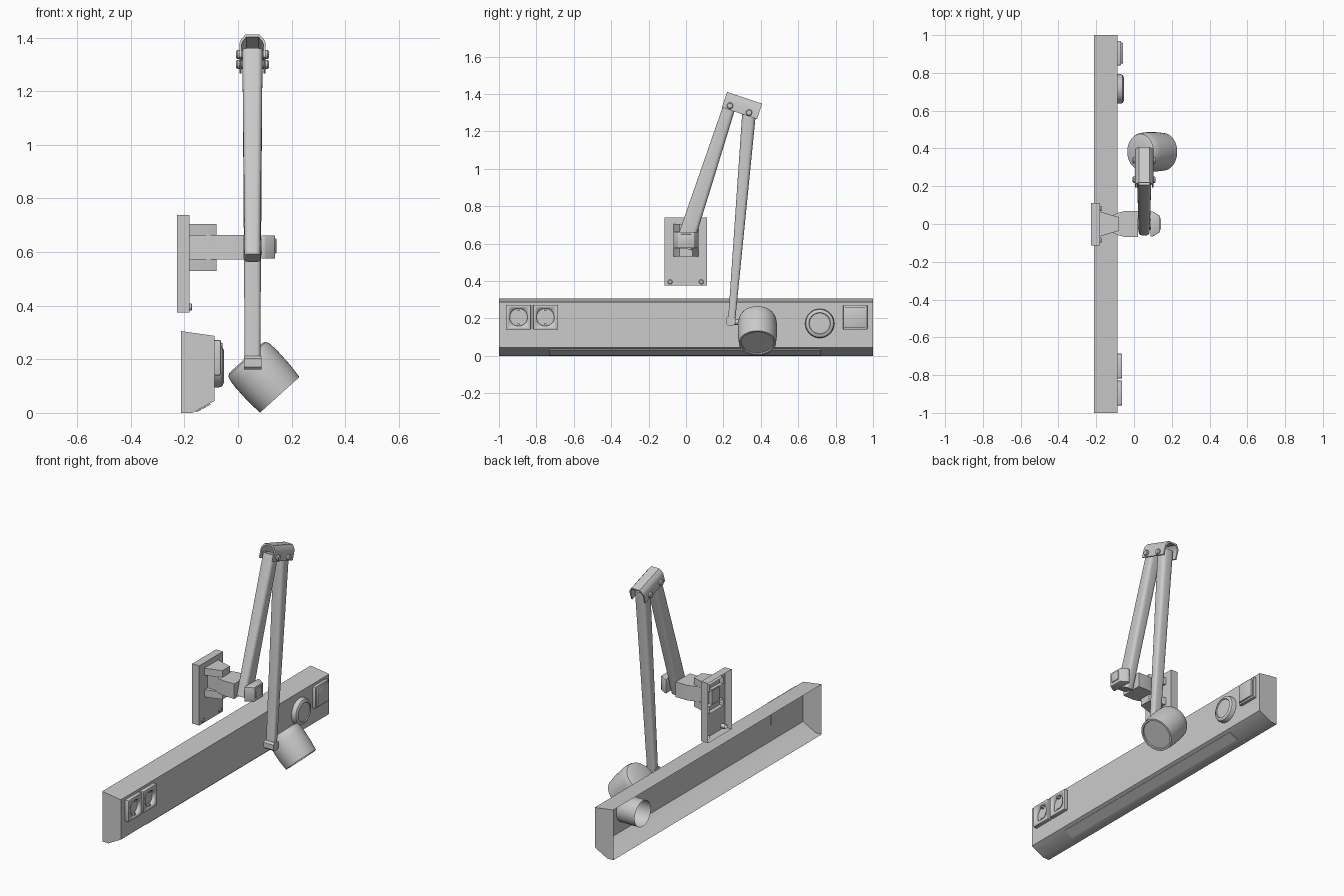
import bpy, bmesh, math
from mathutils import Vector, Matrix

if "Cube" in bpy.data.objects:
    bpy.data.objects.remove(bpy.data.objects["Cube"])

X, Y, Z = Vector((1, 0, 0)), Vector((0, 1, 0)), Vector((0, 0, 1))


def finish(name, bm, bevel=0, drop=None):
    """Clean normals, optionally open one side, smooth by angle, make the object."""
    bmesh.ops.remove_doubles(bm, verts=bm.verts, dist=1e-5)
    bmesh.ops.recalc_face_normals(bm, faces=bm.faces)
    if bevel:
        bmesh.ops.bevel(bm, geom=list(bm.edges), offset=bevel, segments=2,
                        profile=0.5, affect='EDGES', clamp_overlap=True)
    bm.normal_update()
    if drop is not None:
        bmesh.ops.delete(bm, geom=[f for f in bm.faces if f.normal.dot(drop) > 0.999],
                         context='FACES')
    for f in bm.faces:
        f.smooth = True
    for e in bm.edges:
        if len(e.link_faces) == 2 and e.calc_face_angle(0) > 0.6:
            e.smooth = False
    me = bpy.data.meshes.new(name)
    bm.to_mesh(me)
    bm.free()
    ob = bpy.data.objects.new(name, me)
    bpy.context.collection.objects.link(ob)
    return ob


def loft(bm, rings, caps=True):
    rows = [[bm.verts.new(p) for p in r] for r in rings]
    n = len(rows[0])
    for a, b in zip(rows, rows[1:]):
        for i in range(n):
            bm.faces.new((a[i], a[(i + 1) % n], b[(i + 1) % n], b[i]))
    if caps:
        bm.faces.new(rows[0])
        bm.faces.new(rows[-1])


def prism(name, pts, u, v, start, end, **kw):
    """Extrude a flat outline given in the u, v directions from start to end."""
    bm = bmesh.new()
    loft(bm, [[Vector(o) + u * a + v * b for a, b in pts] for o in (start, end)])
    return finish(name, bm, **kw)


def box(name, lo, hi, **kw):
    pts = [(lo[0], lo[1]), (hi[0], lo[1]), (hi[0], hi[1]), (lo[0], hi[1])]
    return prism(name, pts, X, Y, (0, 0, lo[2]), (0, 0, hi[2]), **kw)


def lathe(name, profile, origin, axis, n=32):
    """Spin (radius, distance) points about an axis; the ends stay open unless radius is 0."""
    bm = bmesh.new()
    m = Matrix.Translation(origin) @ Vector(axis).to_track_quat('Z', 'Y').to_matrix().to_4x4()
    rings = [[m @ Vector((r * math.cos(k * math.tau / n), r * math.sin(k * math.tau / n), t))
              for k in range(n)] for r, t in profile]
    loft(bm, rings, caps=False)
    bmesh.ops.dissolve_degenerate(bm, dist=1e-6, edges=bm.edges)
    return finish(name, bm)


def bar(name, a, b, size_a, size_b):
    """Tapered bar with rounded rectangular section (x width, side width)."""
    a, b = Vector(a), Vector(b)
    side = X.cross((b - a).normalized())
    bm = bmesh.new()
    rings = []
    for c, (w, d) in ((a, size_a), (b, size_b)):
        r = 0.3 * min(w, d)
        ring = []
        for q, (sx, sy) in enumerate(((1, 1), (-1, 1), (-1, -1), (1, -1))):
            for k in range(5):
                t = (q + k / 4) * math.pi / 2
                ring.append(c + X * (sx * (w / 2 - r) + r * math.cos(t))
                            + side * (sy * (d / 2 - r) + r * math.sin(t)))
        rings.append(ring)
    loft(bm, rings)
    return finish(name, bm)


# Wall rail: open-backed shell with a sloped lamp strip underneath
prism("wall_rail", [(-.212, 0), (-.17, 0), (-.087, .045), (-.087, .287), (-.212, .305)],
      X, Z, (0, -1, 0), (0, 1, 0), drop=-X)
prism("rail_lamp_strip", [(-.158, .006), (-.105, .035), (-.102, .031), (-.155, .002)],
      X, Z, (0, -.73, 0), (0, .72, 0))

# Socket plates with round wells and pins
for i, y in enumerate((-.895, -.752)):
    plate = box(f"socket_plate_{i}", (-.09, y - .066, .14), (-.063, y + .066, .272), bevel=.005)
    cut = lathe("socket_cutter", [(0, -.02), (.047, -.02), (.047, .02), (0, .02)],
                (-.063, y, .206), X)
    cut.hide_render = True
    mod = plate.modifiers.new("well", 'BOOLEAN')
    mod.operation, mod.object = 'DIFFERENCE', cut
    bpy.context.view_layer.objects.active = plate
    bpy.ops.object.modifier_apply(modifier="well")
    bpy.data.objects.remove(cut)
    for s in (-1, 1):
        box(f"socket_pin_{i}", (-.084, y - .006, .206 + s * .04 - .006),
            (-.066, y + .006, .206 + s * .04 + .006))

# Switch plate and round dial
box("switch_plate", (-.09, .84, .14), (-.068, .97, .272), bevel=.005)
box("switch_rocker", (-.07, .85, .15), (-.058, .96, .262), bevel=.004)
lathe("dial", [(.078, -.21), (.078, -.07), (.074, -.06), (.062, -.053), (.058, -.053),
               (.055, -.058), (0, -.056)], (0, .715, .173), X, 40)

# Wall bracket: open-backed plate, ears and screws
box("bracket_plate", (-.227, -.115, .375), (-.18, .112, .738), drop=-X)
for name, z0, z1 in (("upper_ear", .662, .705), ("lower_ear", .53, .574)):
    prism(name, [(-.205, -.066), (-.18, -.066), (-.08, -.036), (-.08, .036), (-.18, .066), (-.205, .066)],
          X, Y, (0, 0, z0), (0, 0, z1), drop=-X)
for y in (-.085, .082):
    lathe("bracket_screw", [(.013, -.21), (.013, -.174), (.009, -.171), (0, -.171)],
          (0, y, .395), X, 16)

# Pivot: barrel, pin and end knob
prism("pivot_barrel", [(-.2, -.036), (-.13, -.036), (-.085, -.06), (-.05, -.068), (.022, -.068),
                       (.022, .068), (-.05, .068), (-.085, .06), (-.13, .036), (-.2, .036)],
      X, Y, (0, 0, .573), (0, 0, .664))
lathe("pivot_pin", [(0, .0), (.028, .0), (.028, .1), (0, .1)], (0, 0, .618), X)
prism("pivot_knob", [(.087, -.066), (.1, -.066), (.138, -.042), (.138, .042), (.1, .066), (.087, .066)],
      X, Y, (0, 0, .575), (0, 0, .662), bevel=.003)
box("knob_face", (.135, -.03, .595), (.143, .03, .65), bevel=.003)

# Folding arms
CX = .054
bar("lower_arm", (CX, -.015, .578), (CX, .238, 1.35), (.058, .095), (.076, .066))
bar("upper_arm", (CX, .244, .19), (CX, .339, 1.32), (.058, .038), (.074, .074))

# Elbow cap: bent channel over both arm ends, with bolts
along = Vector((0, .187, -.062)).normalized()
up = X.cross(along)
outer = [(-.048, 0), (-.048, .055), (-.042, .07), (-.027, .087),
         (.027, .087), (.042, .07), (.048, .055), (.048, 0)]
inner = [(x * .84, h * .9) for x, h in reversed(outer)]
p0 = Vector((CX, .192, 1.328))
prism("elbow_cap", outer + inner, X, up, p0, p0 + along * .198)
for y, z in ((.235, 1.337), (.337, 1.3)):
    for s in (-1, 1):
        lathe("elbow_bolt", [(0, .03), (.017, .03), (.017, .056), (.013, .061), (0, .061)],
              (CX, y, z), X * s, 20)

# Lamp joint and head
prism("lamp_joint", [(-.025, -.014), (-.014, -.025), (.014, -.025), (.025, -.014),
                     (.025, .016), (.014, .026), (-.014, .026), (-.025, .016)],
      Y, Z, (.023, .239, .186), (.088, .239, .186))
lathe("lamp_pin", [(0, 0), (.015, 0), (.015, .045), (0, .045)], (CX, .255, .18), Y, 16)
lathe("lamp_head", [(0, 0), (.082, 0), (.094, .006), (.1, .018), (.104, .05), (.104, .13),
                    (.099, .187), (.088, .187), (.086, .18), (0, .18)],
      (.03, .382, .206), (.67, 0, -.74), 48)
